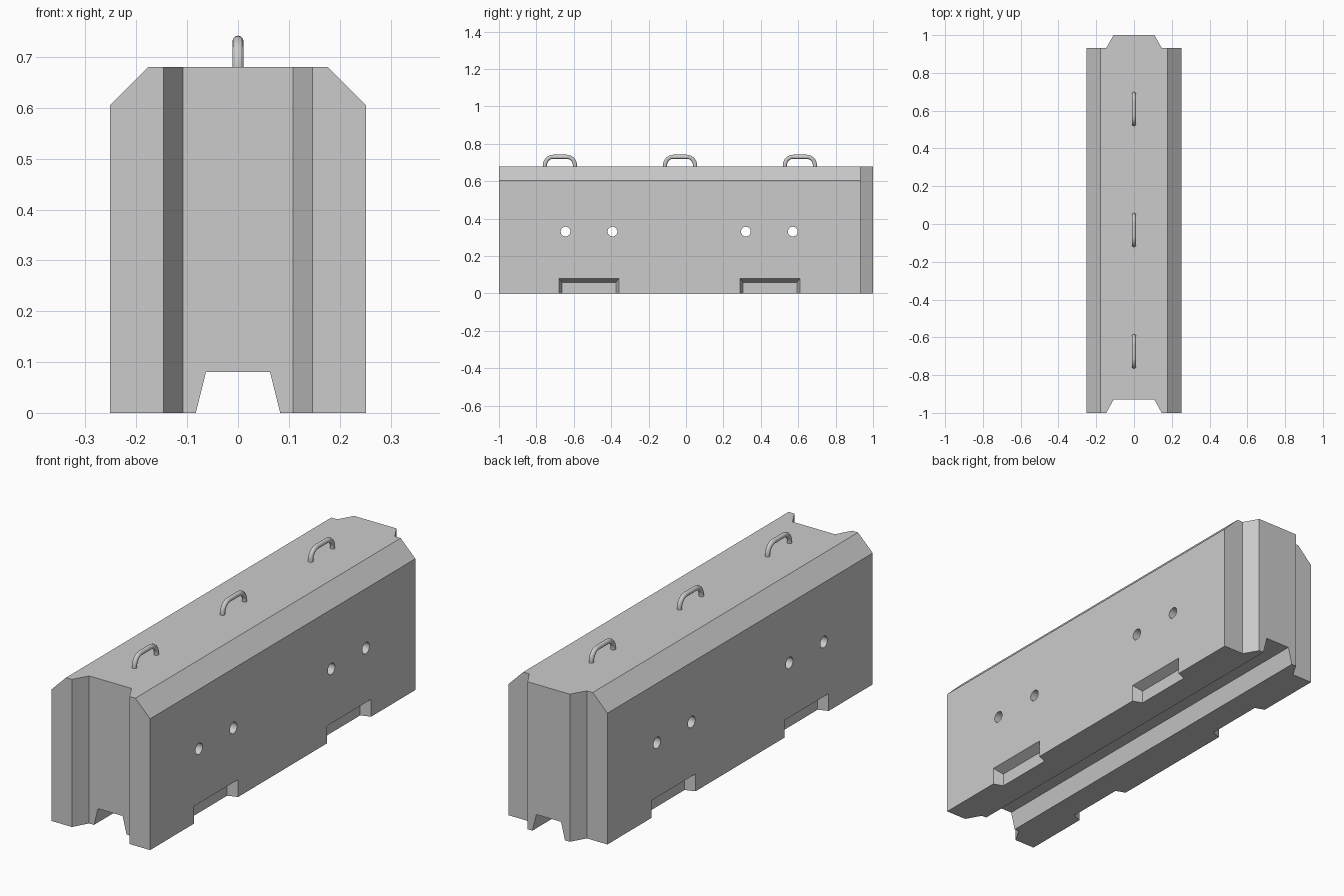
import bpy, bmesh, math
from mathutils import Vector

if "Cube" in bpy.data.objects:
    bpy.data.objects.remove(bpy.data.objects["Cube"])


def loft(bm, ring_a, ring_b):
    """Closed solid between two matching rings of points."""
    a = [bm.verts.new(p) for p in ring_a]
    b = [bm.verts.new(p) for p in ring_b]
    n = len(a)
    bm.faces.new(a)
    bm.faces.new(b[::-1])
    for i in range(n):
        j = (i + 1) % n
        bm.faces.new((a[i], b[i], b[j], a[j]))


def make_object(name, bm):
    bmesh.ops.recalc_face_normals(bm, faces=bm.faces)
    mesh = bpy.data.meshes.new(name)
    bm.to_mesh(mesh)
    bm.free()
    obj = bpy.data.objects.new(name, mesh)
    bpy.context.collection.objects.link(obj)
    return obj


def cut(target, cutter, operation):
    cutter.hide_render = True
    mod = target.modifiers.new("cut", 'BOOLEAN')
    mod.operation, mod.solver, mod.object = operation, 'EXACT', cutter
    bpy.context.view_layer.objects.active = target
    bpy.ops.object.modifier_apply(modifier=mod.name)
    bpy.data.objects.remove(cutter)


def mirrored(half):
    """Complete an outline from its +x half."""
    return half + [(-x, v) for x, v in reversed(half)]


# Block: plan outline with end groove (front) and end tongue (back)
plan = mirrored([(0.108, -0.93), (0.147, -1), (0.252, -1),
                 (0.252, 0.932), (0.147, 0.932), (0.108, 1)])
bm = bmesh.new()
loft(bm, [(x, y, -0.1) for x, y in plan], [(x, y, 0.8) for x, y in plan])
block = make_object("concrete_block", bm)

# Front profile: chamfered top and drainage channel underneath
profile = mirrored([(0.063, 0.08), (0.083, 0), (0.252, 0),
                    (0.252, 0.605), (0.177, 0.68)])
bm = bmesh.new()
loft(bm, [(x, -1.1, z) for x, z in profile], [(x, 1.1, z) for x, z in profile])
cut(block, make_object("profile_cutter", bm), 'INTERSECT')

# Tapered lifting pockets on both sides and round through-holes
bm = bmesh.new()


def pocket_ring(x, yc, half, top):
    return [(x, yc - half, -0.05), (x, yc + half, -0.05),
            (x, yc + half, top), (x, yc - half, top)]


for side in (-1, 1):
    for yc in (-0.519, 0.45):
        loft(bm, pocket_ring(side * 0.207, yc, 0.144, 0.06),
             pocket_ring(side * 0.297, yc, 0.176, 0.1))


def hole_ring(x, yc):
    return [(x, yc + 0.026 * math.cos(t), 0.331 + 0.026 * math.sin(t))
            for t in (2 * math.pi * i / 32 for i in range(32))]


for yc in (-0.644, -0.393, 0.32, 0.571):
    loft(bm, hole_ring(-0.4, yc), hole_ring(0.4, yc))
cut(block, make_object("pocket_cutter", bm), 'DIFFERENCE')

# Lifting loops: bent rod swept along a rounded arch
arch = [(-0.08, 0.66)]
for centre, start in ((-0.035, 180), (0.035, 90)):
    for i in range(9):
        t = math.radians(start - 90 * i / 8)
        arch.append((centre + 0.045 * math.cos(t), 0.686 + 0.045 * math.sin(t)))
arch.append((0.08, 0.66))

loops = []
for yc in (-0.674, -0.032, 0.609):
    curve = bpy.data.curves.new("lifting_loop", 'CURVE')
    curve.dimensions = '3D'
    curve.bevel_depth = 0.011
    curve.bevel_resolution = 4
    curve.use_fill_caps = True
    spline = curve.splines.new('POLY')
    spline.points.add(len(arch) - 1)
    for point, (y, z) in zip(spline.points, arch):
        point.co = (0, y, z, 1)
    loop = bpy.data.objects.new("lifting_loop", curve)
    loop.location.y = yc
    bpy.context.collection.objects.link(loop)
    loops.append(loop)

# Smooth rods and hole walls, keep concrete edges sharp
bpy.ops.object.select_all(action='DESELECT')
for obj in loops:
    obj.select_set(True)
bpy.context.view_layer.objects.active = loops[0]
bpy.ops.object.convert(target='MESH')
block.select_set(True)
bpy.context.view_layer.objects.active = block
bpy.ops.object.shade_smooth_by_angle(angle=math.radians(14))
block.select_set(False)
bpy.context.view_layer.objects.active = loops[0]
bpy.ops.object.shade_smooth_by_angle(angle=math.radians(45))
